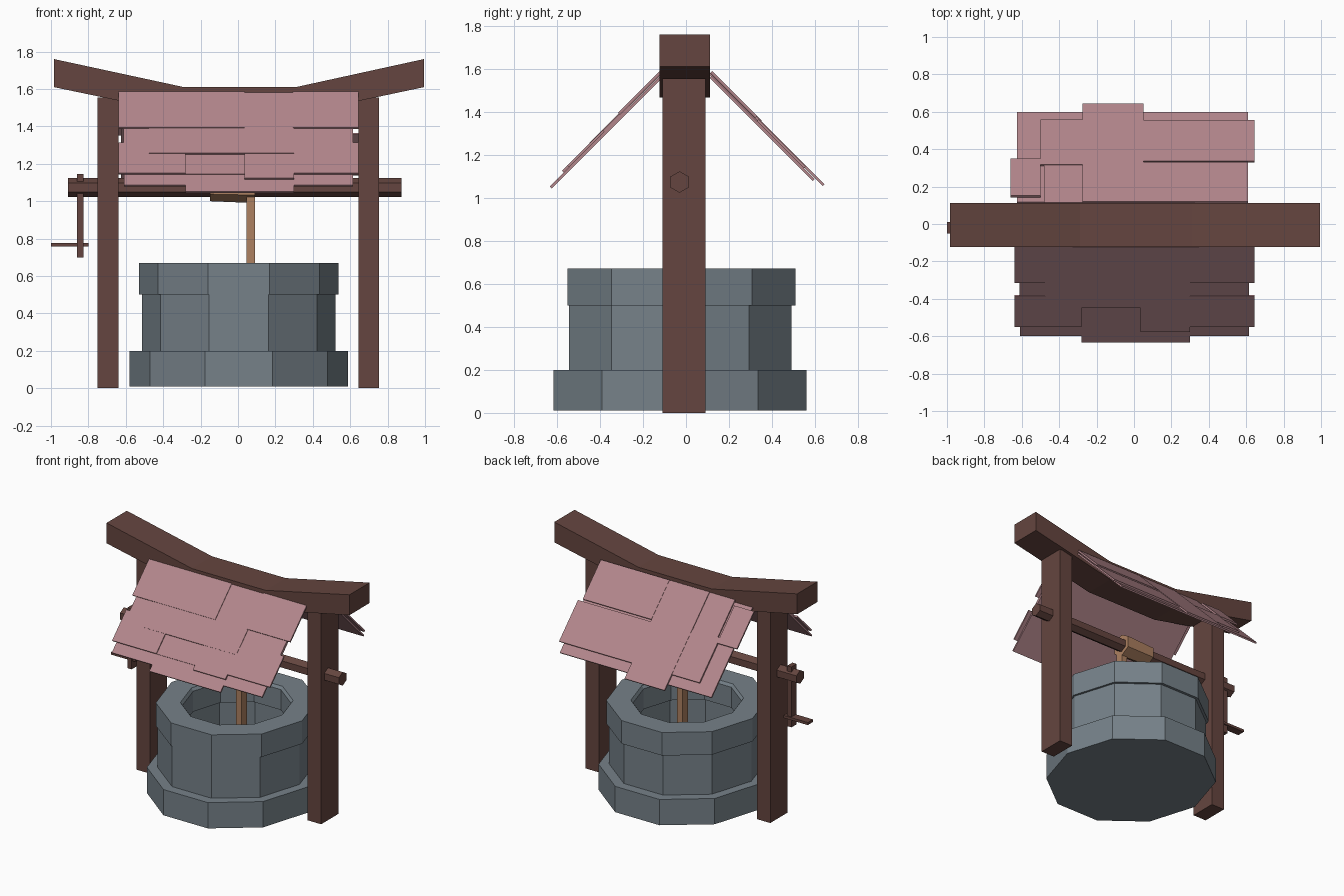
import bpy, bmesh
from math import pi, cos, sin, sqrt
from mathutils import Vector

if "Cube" in bpy.data.objects:
    bpy.data.objects.remove(bpy.data.objects["Cube"])


def material(name, rgb):
    m = bpy.data.materials.new(name)
    m.diffuse_color = (*rgb, 1)
    m.use_nodes = True
    m.node_tree.nodes["Principled BSDF"].inputs["Base Color"].default_value = m.diffuse_color
    return m


WOOD = material("wood", (0.13, 0.06, 0.05))
STONE = material("stone", (0.18, 0.22, 0.25))
TILE = material("tile", (0.45, 0.24, 0.26))
ROPE = material("rope", (0.42, 0.22, 0.12))


def loft(name, rings, mat):
    """Skin consecutive vertex loops and cap both ends."""
    bm = bmesh.new()
    loops = [[bm.verts.new(p) for p in ring] for ring in rings]
    n = len(loops[0])
    for a, b in zip(loops, loops[1:]):
        for i in range(n):
            j = (i + 1) % n
            bm.faces.new((a[i], a[j], b[j], b[i]))
    bm.faces.new(loops[0])
    bm.faces.new(loops[-1])
    bmesh.ops.recalc_face_normals(bm, faces=bm.faces)
    me = bpy.data.meshes.new(name)
    bm.to_mesh(me)
    bm.free()
    me.materials.append(mat)
    ob = bpy.data.objects.new(name, me)
    bpy.context.collection.objects.link(ob)
    return ob


def box(name, x, y, z, mat):
    return loft(name, [[(x[0], y[0], h), (x[1], y[0], h), (x[1], y[1], h), (x[0], y[1], h)]
                       for h in z], mat)


def rod(name, x0, x1, y, z, r0, r1, mat):
    """Six-sided rod along x."""
    return loft(name, [[(x, y + r * sin(k * pi / 3), z + r * cos(k * pi / 3)) for k in range(6)]
                       for x, r in ((x0, r0), (x1, r1))], mat)


# Ten-sided stone well: stepped outside, hollow inside (rx, ry, centre y, z)
steps = [(.585, .618, -.0275, .01), (.585, .618, -.0275, .20),
         (.5175, .544, -.0275, .20), (.5175, .544, -.0275, .50),
         (.5325, .557, -.02, .50), (.5325, .557, -.02, .67),
         (.37, .39, -.02, .67), (.355, .375, -.02, .65), (.355, .375, -.02, .50),
         (.375, .395, -.02, .50), (.375, .395, -.02, .15)]
loft("stone_well", [[(.004 + rx * cos(k * pi / 5), cy + ry * sin(k * pi / 5), z) for k in range(10)]
                    for rx, ry, cy, z in steps], STONE)

# Posts and swept ridge beam
box("left_post", (-.75, -.64), (-.11, .09), (0, 1.555), WOOD)
box("right_post", (.645, .755), (-.11, .09), (0, 1.555), WOOD)
beam = [(-.985, 1.61, 1.76), (-.29, 1.465, 1.61), (.31, 1.465, 1.61), (.995, 1.61, 1.76)]
loft("ridge_beam", [[(x, -.123, lo), (x, .112, lo), (x, .112, hi), (x, -.123, hi)]
                    for x, lo, hi in beam], WOOD)

# Winding axle, crank, rope
rod("axle", -.91, .875, -.03, 1.073, .05, .05, WOOD)
box("crank_arm", (-.86, -.825), (-.06, 0), (.70, 1.145), WOOD)
box("crank_handle", (-1.0, -.80), (-.05, .01), (.758, .777), WOOD)
rod("rope_coil", -.15, .09, -.03, 1.075, .075, .085, ROPE)
box("hanging_rope", (.045, .09), (-.085, -.025), (.25, 1.07), ROPE)


def shingle(name, side, x0, x1, y0, y1, lift):
    """Thin plank on a 45 degree slope; y0..y1 is the plan distance from the ridge."""
    nrm = Vector((0, side, 1)) / sqrt(2)
    rings = []
    for t in (lift, lift + .012):
        rings.append([Vector((x, side * y, 1.668 - y)) + nrm * t
                      for x, y in ((x0, y0), (x1, y0), (x1, y1), (x0, y1))])
    return loft(name, rings, TILE)


# Shingles per slope: x0, x1, ridge distance start and end, lift
front = [(-.64, .035, .10, .295, .018), (.035, .295, .10, .295, .014), (.295, .645, .10, .295, .018),
         (-.612, -.28, .25, .40, .010), (-.475, .30, .25, .43, .014), (.30, .615, .25, .40, .010),
         (-.64, -.28, .37, .535, .012), (-.28, .035, .37, .535, .005), (.035, .30, .37, .56, .012),
         (.30, .645, .37, .535, .012),
         (-.61, -.28, .11, .59, .0), (-.28, .30, .11, .625, .0), (.30, .615, .11, .59, .0)]
back = [(-.66, -.50, .13, .33, .018), (-.48, -.275, .10, .33, .010), (.05, .61, .10, .31, .018),
        (-.50, -.27, .30, .54, .014), (-.275, .05, .10, .625, .016),
        (.05, .645, .32, .54, .012), (-.625, .61, .11, .59, .0)]
for label, side, rows in (("front", -1, front), ("back", 1, back)):
    for i, r in enumerate(rows):
        shingle(f"{label}_shingle_{i + 1}", side, *r)
